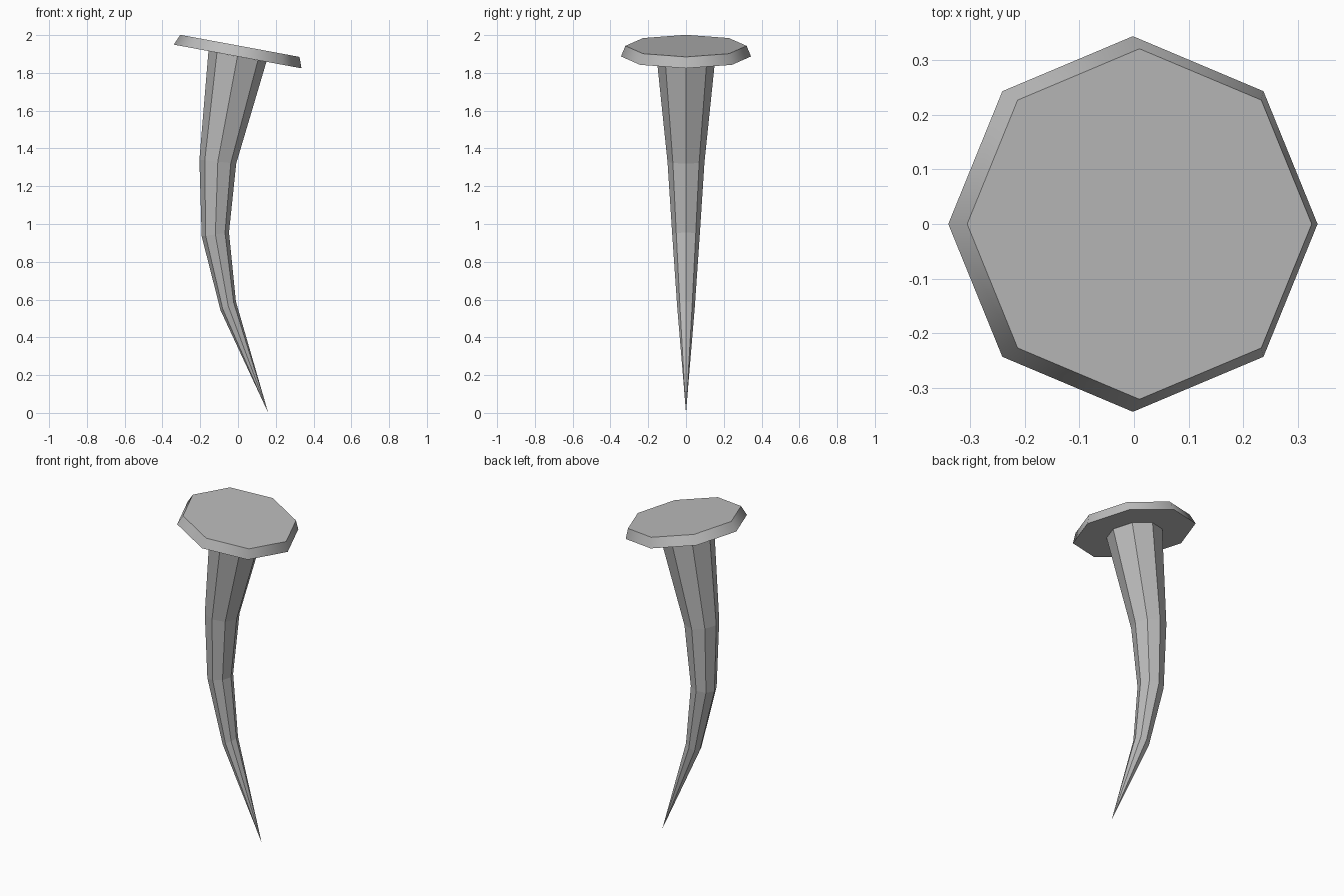
import bpy, bmesh, math
from mathutils import Vector, Matrix

cube = bpy.data.objects.get("Cube")
if cube:
    bpy.data.objects.remove(cube, do_unlink=True)

SIDES = 8

steel = bpy.data.materials.new("steel_grey")
steel.use_nodes = True
colour = (0.5, 0.5, 0.5, 1)
steel.diffuse_color = colour
steel.node_tree.nodes["Principled BSDF"].inputs["Base Color"].default_value = colour


def loft(name, rings, tip=None):
    """Join tilted octagon rings (x, z, radius, tilt in degrees), bottom to top."""
    bm = bmesh.new()
    loops = []
    for x, z, radius, tilt in rings:
        turn = Matrix.Rotation(math.radians(tilt), 3, 'Y')
        loops.append([
            bm.verts.new(Vector((x, 0, z)) + turn @ Vector(
                (radius * math.cos(a), radius * math.sin(a), 0)))
            for a in (math.tau * i / SIDES for i in range(SIDES))])
    for low, high in zip(loops, loops[1:]):
        for i in range(SIDES):
            j = (i + 1) % SIDES
            bm.faces.new((low[i], low[j], high[j], high[i]))
    if tip:
        point = bm.verts.new(tip)
        for i in range(SIDES):
            bm.faces.new((point, loops[0][(i + 1) % SIDES], loops[0][i]))
    else:
        bm.faces.new(loops[0][::-1])
    bm.faces.new(loops[-1])
    bmesh.ops.recalc_face_normals(bm, faces=bm.faces)
    mesh = bpy.data.meshes.new(name)
    bm.to_mesh(mesh)
    bm.free()
    mesh.materials.append(steel)
    obj = bpy.data.objects.new(name, mesh)
    bpy.context.collection.objects.link(obj)
    return obj


# Bent, tapering shaft with a sharp point
loft("nail_shaft", [
    (-0.052, 0.567, 0.047, -30),
    (-0.12, 0.945, 0.073, -8),
    (-0.107, 1.33, 0.098, 6),
    (-0.003, 1.887, 0.156, 10.5),
], tip=(0.16, 0, 0))

# Flat tilted head with a softly shaded, slightly tapered rim
head = loft("nail_head", [
    (-0.002, 1.887, 0.344, 10.5),
    (0.01, 1.943, 0.321, 10.5),
])
bpy.ops.object.select_all(action='DESELECT')
head.select_set(True)
bpy.context.view_layer.objects.active = head
bpy.ops.object.shade_smooth_by_angle(angle=math.radians(50))
